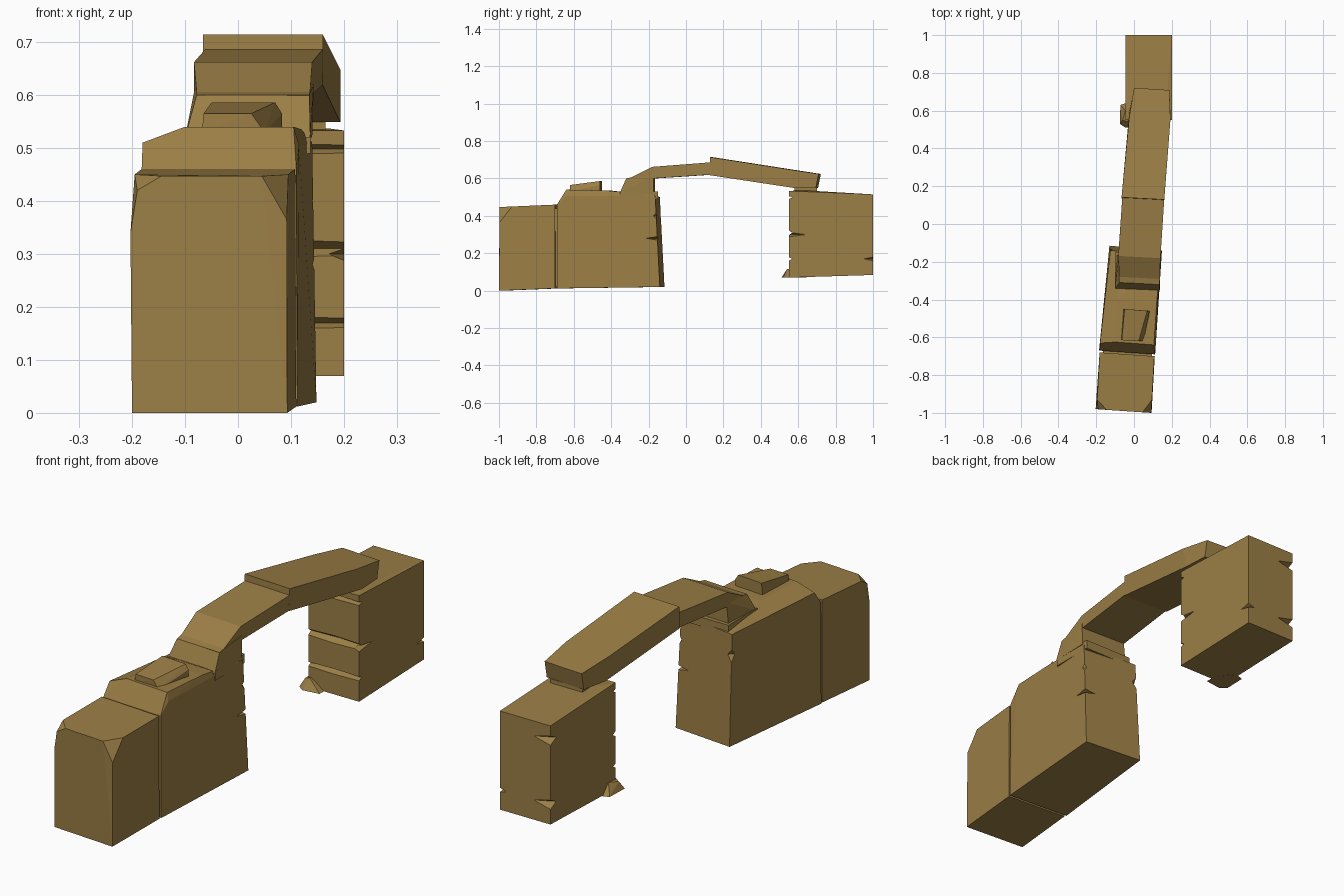
import bpy
import bmesh
from mathutils import Vector

default = bpy.data.objects.get("Cube")
if default:
    bpy.data.objects.remove(default, do_unlink=True)

stone = bpy.data.materials.new("sandy_stone")
stone.use_nodes = True
STONE_COLOUR = (0.33, 0.21, 0.06, 1.0)
stone.diffuse_color = STONE_COLOUR
stone.node_tree.nodes["Principled BSDF"].inputs["Base Color"].default_value = STONE_COLOUR


def finish(name, bm):
    """Turn a bmesh into a flat shaded stone object."""
    bmesh.ops.recalc_face_normals(bm, faces=bm.faces[:])
    mesh = bpy.data.meshes.new(name)
    bm.to_mesh(mesh)
    bm.free()
    mesh.materials.append(stone)
    obj = bpy.data.objects.new(name, mesh)
    bpy.context.collection.objects.link(obj)
    return obj


def chunk(name, points):
    """A hewn convex stone spanning the given corner points."""
    bm = bmesh.new()
    for point in points:
        bm.verts.new(point)
    result = bmesh.ops.convex_hull(bm, input=bm.verts[:])
    loose = {v for v in result["geom_interior"] if isinstance(v, bmesh.types.BMVert)}
    bmesh.ops.delete(bm, geom=list(loose), context='VERTS')
    bmesh.ops.dissolve_limit(bm, angle_limit=0.03, verts=bm.verts[:], edges=bm.edges[:])
    return finish(name, bm)


def beam(name, sections, skew=0.006):
    """Loft four-sided sections (left, right, y_top, y_bottom, bottom, top)."""
    bm = bmesh.new()
    rings = []
    for left, right, y_top, y_bottom, bottom, top in sections:
        corners = [(left, y_bottom + skew, bottom), (right, y_bottom - skew, bottom),
                   (right, y_top - skew, top), (left, y_top + skew, top)]
        rings.append([bm.verts.new(c) for c in corners])
    for a, b in zip(rings, rings[1:]):
        for i in range(len(a)):
            j = (i + 1) % len(a)
            bm.faces.new((a[i], a[j], b[j], b[i]))
    bm.faces.new(rings[0])
    bm.faces.new(rings[-1])
    return finish(name, bm)


def nick(target, centre, radii):
    """Cut a diamond shaped crack out of a stone."""
    points = []
    for axis in range(3):
        for sign in (-1, 1):
            point = Vector(centre)
            point[axis] += sign * radii[axis]
            points.append(point)
    cutter = chunk("crack_cutter", points)
    cutter.hide_render = True
    mod = target.modifiers.new("crack", 'BOOLEAN')
    mod.operation = 'DIFFERENCE'
    mod.solver = 'EXACT'
    mod.object = cutter
    depsgraph = bpy.context.evaluated_depsgraph_get()
    mesh = bpy.data.meshes.new_from_object(target.evaluated_get(depsgraph))
    target.modifiers.clear()
    target.data = mesh
    bpy.data.objects.remove(cutter, do_unlink=True)


# Front block with two chipped upper corners
chunk("front_block", [
    (-0.20, -0.98, 0.0), (0.093, -1.0, 0.0), (0.11, -0.70, 0.012), (-0.182, -0.68, 0.012),
    (-0.203, -0.978, 0.34), (-0.19, -0.98, 0.42), (-0.145, -0.984, 0.447), (-0.195, -0.93, 0.45),
    (0.045, -0.997, 0.447), (0.092, -0.997, 0.365), (0.095, -0.93, 0.45),
    (0.108, -0.70, 0.46), (-0.182, -0.68, 0.46)])

# Recessed seam joining the two front stones
chunk("seam_core", [(x, y, z) for x in (-0.165, 0.095)
                    for y in (-0.75, -0.63) for z in (0.02, 0.44)])

# Main block with a sloped shoulder and raised top
main_block = chunk("main_block", [
    (-0.185, -0.67, 0.012), (0.112, -0.69, 0.012), (0.148, -0.14, 0.02), (-0.13, -0.115, 0.02),
    (-0.182, -0.67, 0.455), (0.11, -0.69, 0.46), (-0.18, -0.63, 0.51), (0.115, -0.645, 0.505),
    (0.14, -0.165, 0.51), (-0.125, -0.14, 0.50),
    (-0.10, -0.625, 0.54), (0.105, -0.64, 0.54), (0.12, -0.42, 0.535), (-0.08, -0.40, 0.535)])
nick(main_block, (-0.13, -0.125, 0.41), (0.04, 0.03, 0.05))
nick(main_block, (0.145, -0.15, 0.40), (0.02, 0.03, 0.03))
nick(main_block, (0.15, -0.145, 0.28), (0.06, 0.08, 0.012))

# Loose slab lying on the main block
chunk("top_slab", [
    (-0.068, -0.615, 0.53), (0.05, -0.62, 0.53), (0.083, -0.46, 0.53), (-0.055, -0.45, 0.53),
    (-0.065, -0.615, 0.565), (0.025, -0.62, 0.565), (0.07, -0.46, 0.586), (-0.05, -0.45, 0.586),
    (0.083, -0.46, 0.565)])

# Arch foot and its first span
chunk("arch_plinth", [(x, y, z) for x in (-0.10, 0.137)
                      for y in (-0.35, -0.15) for z in (0.49, 0.53)])
chunk("arch_riser", [
    (-0.10, -0.345, 0.52), (0.136, -0.355, 0.52), (-0.078, -0.31, 0.60), (0.135, -0.32, 0.60),
    (-0.09, -0.165, 0.52), (0.14, -0.175, 0.52), (-0.08, -0.165, 0.62), (0.143, -0.175, 0.62)])
beam("arch_front_span", [
    (-0.078, 0.135, -0.315, -0.30, 0.58, 0.60),
    (-0.078, 0.136, -0.285, -0.27, 0.58, 0.606),
    (-0.083, 0.14, -0.175, -0.17, 0.60, 0.662),
    (-0.062, 0.16, 0.135, 0.135, 0.62, 0.686)])

# Second span dropping onto the rear block
beam("arch_rear_span", [
    (-0.066, 0.16, 0.135, 0.13, 0.618, 0.714),
    (-0.025, 0.193, 0.56, 0.585, 0.549, 0.648),
    (0.0, 0.187, 0.715, 0.70, 0.549, 0.624)])
chunk("rear_plinth", [(x, y, z) for x in (0.01, 0.165)
                      for y in (0.58, 0.70) for z in (0.51, 0.55)])

# Rear block with weathered cracks on its front and back
rear_block = chunk("rear_block", [
    (-0.045, 0.55, 0.07), (0.20, 0.55, 0.07), (0.20, 1.0, 0.084), (-0.045, 1.0, 0.084),
    (-0.045, 0.55, 0.533), (0.20, 0.55, 0.533), (0.20, 1.0, 0.515), (-0.045, 1.0, 0.515),
    (-0.02, 0.62, 0.537), (0.17, 0.62, 0.537)])
for height, size in ((0.498, 0.012), (0.31, 0.02), (0.17, 0.014)):
    nick(rear_block, (0.08, 0.545, height), (0.6, 0.03, size))
nick(rear_block, (0.20, 0.55, 0.30), (0.03, 0.09, 0.012))
for height in (0.17, 0.45):
    nick(rear_block, (-0.045, 1.0, height), (0.08, 0.04, 0.02))
nick(rear_block, (0.20, 1.0, 0.17), (0.03, 0.05, 0.01))

# Broken shard at the foot of the rear block
chunk("foot_shard", [
    (-0.045, 0.51, 0.07), (0.03, 0.52, 0.07), (-0.075, 0.53, 0.07), (-0.072, 0.63, 0.07),
    (-0.03, 0.645, 0.07), (0.03, 0.57, 0.07), (-0.06, 0.55, 0.105), (-0.03, 0.54, 0.115),
    (-0.045, 0.60, 0.115)])
